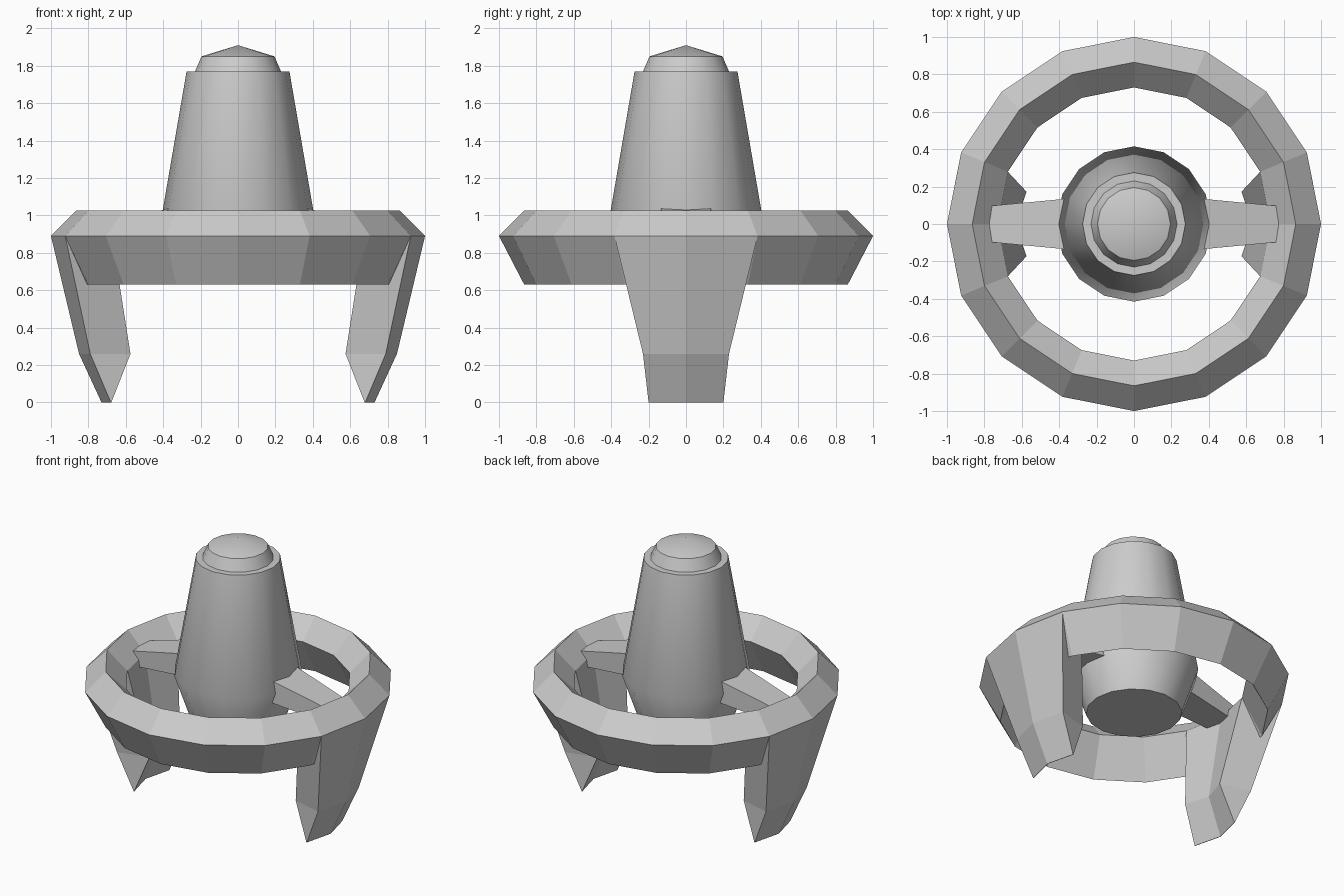
import bpy
import bmesh
from math import cos, sin, pi, radians

if "Cube" in bpy.data.objects:
    bpy.data.objects.remove(bpy.data.objects["Cube"])

SIDES = 16


def make_object(name, bm, smooth=False):
    bmesh.ops.recalc_face_normals(bm, faces=bm.faces)
    mesh = bpy.data.meshes.new(name)
    bm.to_mesh(mesh)
    bm.free()
    obj = bpy.data.objects.new(name, mesh)
    bpy.context.collection.objects.link(obj)
    if smooth:
        bpy.ops.object.select_all(action='DESELECT')
        bpy.context.view_layer.objects.active = obj
        obj.select_set(True)
        bpy.ops.object.shade_smooth_by_angle(angle=radians(32))
    return obj


def loft(name, sections, closed=False, smooth=False):
    """Skin a list of equal-length loops; cap the ends unless closed."""
    bm = bmesh.new()
    loops = [[bm.verts.new(p) for p in s] for s in sections]
    n = len(loops[0])
    pairs = list(zip(loops, loops[1:]))
    if closed:
        pairs.append((loops[-1], loops[0]))
    else:
        bm.faces.new(loops[0])
        bm.faces.new(loops[-1])
    for a, b in pairs:
        for i in range(n):
            j = (i + 1) % n
            bm.faces.new((a[i], a[j], b[j], b[i]))
    return make_object(name, bm, smooth)


def circle(r, z):
    return [(r * cos(2 * pi * i / SIDES), r * sin(2 * pi * i / SIDES), z)
            for i in range(SIDES)]


# Outer ring with a kite-shaped section
loft("outer_ring", [circle(r, z) for r, z in
                    [(1.0, 0.89), (0.865, 1.025), (0.73, 0.89), (0.865, 0.63)]],
     closed=True)

# Tapered central body
loft("central_body", [circle(r, z) for r, z in
                      [(0.31, 0.65), (0.415, 0.955), (0.275, 1.77)]], smooth=True)

# Shallow dome on top of the body
dome = bmesh.new()
low = [dome.verts.new(p) for p in circle(0.23, 1.77)]
high = [dome.verts.new(p) for p in circle(0.195, 1.85)]
tip = dome.verts.new((0, 0, 1.91))
dome.faces.new(low)
for i in range(SIDES):
    j = (i + 1) % SIDES
    dome.faces.new((low[i], low[j], high[j], high[i]))
    dome.faces.new((high[i], high[j], tip))
dome_obj = make_object("top_dome", dome, smooth=True)
bpy.ops.object.shade_smooth_by_angle(angle=radians(60))


def leg_section(z, outer_mid, outer_x, outer_y, inner_mid, inner_x, inner_y):
    return [(outer_x, -outer_y, z), (outer_mid, 0, z), (outer_x, outer_y, z),
            (inner_x, inner_y, z), (inner_mid, 0, z), (inner_x, -inner_y, z)]


def mirrored(points, s):
    return [(s * x, y, z) for x, y, z in points]


for s, side in ((1, "right"), (-1, "left")):
    # Leg dropping from two ring segments to a knife edge
    upper = leg_section(0.89, 1.0, 0.924, 0.383, 0.73, 0.674, 0.279)
    knee = leg_section(0.26, 0.85, 0.79, 0.23, 0.63, 0.575, 0.173)
    foot = leg_section(0.0, 0.73, 0.68, 0.20, 0.727, 0.677, 0.199)
    loft(side + "_leg", [mirrored(p, s) for p in (upper, knee, foot)])

    # Tapered strut between body and ring
    root = [(0.34, -0.137, 0.885), (0.34, 0.137, 0.885),
            (0.34, 0.137, 1.045), (0.34, -0.137, 1.045)]
    end = [(0.79, -0.095, 0.83), (0.79, 0.095, 0.83),
           (0.79, 0.095, 0.93), (0.79, -0.095, 0.93)]
    loft(side + "_strut", [mirrored(p, s) for p in (root, end)])
